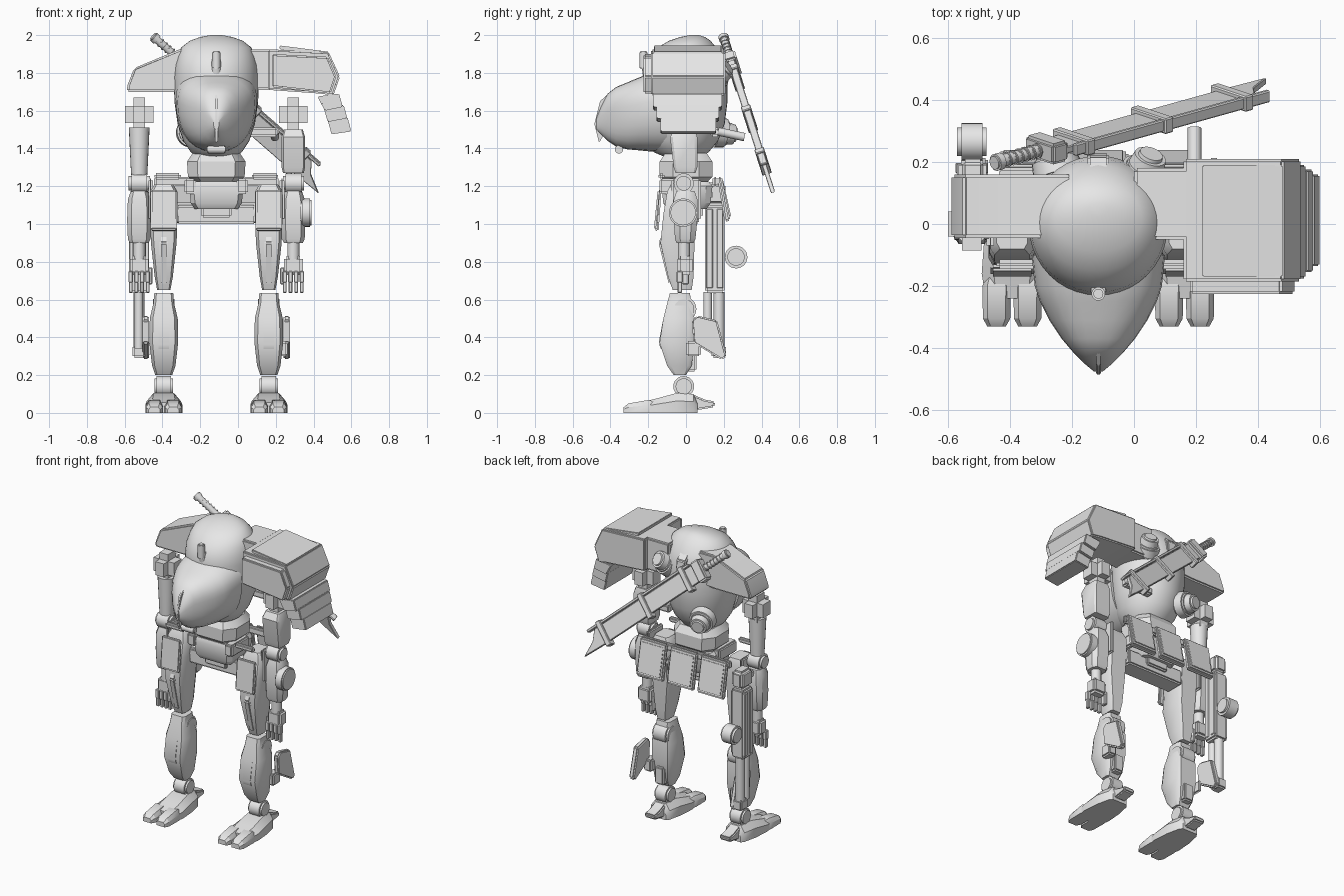
import bpy, bmesh, math
from mathutils import Vector, Matrix

grey = bpy.data.materials.new("armour_grey")
grey.diffuse_color = (0.8, 0.8, 0.8, 1)
C = -0.115          # centre line of the machine
LEG, ARM = 0.278, 0.408


def finish(name, bm, bevel=0.0, seg=2):
    bmesh.ops.recalc_face_normals(bm, faces=bm.faces)
    if bevel:
        edges = [e for e in bm.edges if len(e.link_faces) == 2 and e.calc_face_angle(0) > 0.5]
        bmesh.ops.bevel(bm, geom=edges, offset=bevel, segments=seg, affect='EDGES', clamp_overlap=True)
    me = bpy.data.meshes.new(name)
    bm.to_mesh(me)
    bm.free()
    me.materials.append(grey)
    ob = bpy.data.objects.new(name, me)
    bpy.context.collection.objects.link(ob)
    return ob


def loft(name, rings, bevel=0.0, seg=2):
    bm = bmesh.new()
    vs = [[bm.verts.new(p) for p in r] for r in rings]
    n = len(vs[0])
    for a, b in zip(vs, vs[1:]):
        for i in range(n):
            bm.faces.new((a[i], a[(i + 1) % n], b[(i + 1) % n], b[i]))
    bm.faces.new(vs[0])
    bm.faces.new(vs[-1])
    return finish(name, bm, bevel, seg)


def box(name, x0, x1, y0, y1, z0, z1, bevel=0.01, seg=2):
    return loft(name, [[(x0, y0, z), (x1, y0, z), (x1, y1, z), (x0, y1, z)] for z in (z0, z1)], bevel, seg)


def prism_x(name, pts, x0, x1, bevel=0.008):
    return loft(name, [[(x, y, z) for y, z in pts] for x in (x0, x1)], bevel)


def prism_y(name, pts, y0, y1, bevel=0.008):
    return loft(name, [[(x, y, z) for x, z in pts] for y in (y0, y1)], bevel)


def rod(name, p0, p1, r0, r1=None, n=20, bevel=0.0):
    p0, p1 = Vector(p0), Vector(p1)
    r1 = r0 if r1 is None else r1
    q = (p1 - p0).to_track_quat('Z', 'Y')
    ring = [Vector((math.cos(i * math.tau / n), math.sin(i * math.tau / n), 0)) for i in range(n)]
    return loft(name, [[p + q @ (v * r) for v in ring] for p, r in ((p0, r0), (p1, r1))], bevel)


def column(name, cx, rows, ch=0.25):
    """Chamfered rectangular sections: (z, half width, y front, y back)."""
    rings = []
    for z, h, a, b in rows:
        c, d = h * ch * 1.4, (b - a) * ch
        rings.append([(cx - h + c, a, z), (cx + h - c, a, z), (cx + h, a + d, z), (cx + h, b - d, z),
                      (cx + h - c, b, z), (cx - h + c, b, z), (cx - h, b - d, z), (cx - h, a + d, z)])
    return loft(name, rings)


# --- Egg-shaped torso ---
rings = []
for z, h, a, b in ((1.345, .09, -.09, .07), (1.38, .135, -.17, .12), (1.44, .175, -.21, .17),
                   (1.53, .205, -.225, .205), (1.65, .222, -.23, .22), (1.78, .224, -.23, .22),
                   (1.84, .218, -.22, .21), (1.89, .205, -.19, .19), (1.935, .185, -.15, .16),
                   (1.97, .14, -.09, .13), (1.99, .085, -.03, .1), (2.0, .03, .02, .07)):
    rings.append([(C + h * math.cos(t), (a + b) / 2 + (b - a) / 2 * math.sin(t), z)
                  for t in [i * math.tau / 40 for i in range(40)]])
loft("torso_shell", rings)

# --- Pointed front canopy, widest above its middle ---
rings = []
for y, h, z0, z1 in ((-.1, .215, 1.38, 1.82), (-.2, .205, 1.385, 1.795), (-.25, .188, 1.39, 1.775), (-.31, .158, 1.395, 1.75),
                     (-.37, .118, 1.41, 1.725), (-.415, .08, 1.44, 1.69), (-.45, .045, 1.475, 1.62),
                     (-.475, .015, 1.5, 1.56)):
    w = z0 + (z1 - z0) * .64
    r = []
    for i in range(28):
        t = i * math.tau / 28
        c, s = math.cos(t), math.sin(t)
        k = (z1 - w) if s > 0 else (w - z0)
        r.append((C + h * math.copysign(abs(c) ** .8, c), y, w + k * math.copysign(abs(s) ** .9, s)))
    rings.append(r)
loft("canopy", rings)
prism_x("canopy_ridge", [(-.40, 1.70), (-.455, 1.65), (-.485, 1.53), (-.46, 1.43), (-.42, 1.5)], C - .008, C + .008, .003)
rod("chin_sensor", (C - .05, -.355, 1.395), (C + .05, -.355, 1.395), .022, bevel=.006)
rod("antenna_base", (C, -.2, 1.80), (C, -.215, 1.86), .03, .024)
rod("antenna", (C, -.225, 1.82), (C, -.225, 1.915), .022, bevel=.006)
prism_x("crown_vent", [(.12, 1.96), (.22, 1.86), (.23, 1.78), (.1, 1.8)], C - .035, C + .035)

# --- Thrusters and rod on the back ---
for name, p, d in (("upper_thruster", (.02, .13, 1.77), (.3, .8, .5)), ("lower_thruster", (-.24, .15, 1.49), (-.25, .95, -.15))):
    p, d = Vector(p), Vector(d).normalized()
    rod(name + "_collar", p, p + d * .07, .085, .075, 24, .01)
    rod(name, p + d * .06, p + d * .12, .062, .05, 24, .012)
rod("scabbard_mount", (.195, .17, 1.49), (.195, .31, 1.46), .022)
box("scabbard_bracket", .0, .21, .13, .18, 1.46, 1.51)

# --- Waist and pelvis ---
column("waist_drum", C, [(1.22, .12, -.11, .11), (1.25, .15, -.14, .14), (1.33, .155, -.14, .14), (1.375, .125, -.11, .11)])
column("pelvis", C, [(1.08, .115, -.1, .11), (1.11, .135, -.12, .13), (1.2, .145, -.13, .14), (1.225, .13, -.12, .12)], .12)
box("pelvis_base", C - .08, C + .08, -.08, .09, 1.035, 1.09)
rod("hip_axle", (C - .27, 0, 1.06), (C + .27, 0, 1.06), .055)
box("hip_bracket", C - .21, C + .21, -.06, .07, 1.0, 1.1)
box("rear_belt", C - .33, C + .33, .14, .17, 1.2, 1.25)
for i in (-1, 0, 1):      # rear skirt plates
    x = C + i * .225
    prism_x("rear_skirt_plate", [(.165, 1.25), (.19, 1.25), (.235, 1.02), (.205, 1.01)], x - .098, x + .098)
    prism_x("rear_skirt_panel", [(.19, 1.23), (.197, 1.23), (.239, 1.04), (.23, 1.04)], x - .08, x + .08, .002)


def foot_and_leg(s):
    x = C + s * LEG
    column("thigh", x, [(.65, .035, -.07, .03), (.72, .048, -.095, .04), (.9, .068, -.135, .045),
                        (1.05, .073, -.12, .055), (1.17, .073, -.1, .055), (1.21, .05, -.08, .04)], .16)
    prism_x("thigh_front_ridge", [(-.12, .96), (-.145, .9), (-.09, .68), (-.06, .7)], x - .022, x + .022)
    prism_x("front_skirt_plate", [(-.13, 1.18), (-.15, 1.18), (-.17, .97), (-.145, .96)], x - .07, x + .07)
    box("belt_bar", x - .02 * s - .07, x - .02 * s + .07, -.145, -.115, 1.235, 1.27)
    box("belt_arm", x - s * .14 - .03, x - s * .14 + .03, -.14, .05, 1.16, 1.24)
    box("hip_side_plate", x + s * .07 - .012, x + s * .07 + .012, -.08, .08, 1.02, 1.24)
    rod("knee_joint", (x - .058, -.01, .55), (x + .058, -.01, .55), .065, n=24, bevel=.012)
    column("shin", x, [(.2, .045, -.065, .0), (.25, .062, -.1, .03), (.37, .076, -.14, .045), (.5, .074, -.12, .045),
                       (.58, .055, -.1, .03), (.635, .05, -.085, .02)], .16)
    prism_x("shin_front_plate", [(-.12, .5), (-.145, .37), (-.13, .33), (-.1, .35)], x - .036, x + .036)
    box("calf_block", x - .035, x + .035, .0, .055, .22, .34)
    box("fin_mount", x + s * .06 - .02, x + s * .06 + .04 * (s > 0) + .0, .0, .08, .3, .38)
    prism_x("calf_fin", [(.03, .49), (.06, .515), (.165, .49), (.215, .3), (.19, .28), (.04, .37)],
            x + s * .095 - .018, x + s * .095 + .018)
    rod("ankle_joint", (x - .05, -.012, .14), (x + .05, -.012, .14), .055, n=24, bevel=.012)
    loft("foot", [[(x - a, y, 0), (x + a, y, 0), (x + a, y, h * .6), (x + a * .6, y, h), (x - a * .6, y, h), (x - a, y, h * .6)]
                  for y, a, h in ((-.24, .085, .055), (-.16, .098, .075), (-.05, .09, .105), (.04, .07, .1), (.06, .055, .06))])
    for t in (-1, 1):
        loft("toe", [[(x + t * .05 - a, y, 0), (x + t * .05 + a, y, 0), (x + t * .05 + a, y, h * .6),
                      (x + t * .05 + a * .65, y, h), (x + t * .05 - a * .65, y, h), (x + t * .05 - a, y, h * .6)]
                     for y, a, h in ((-.33, .03, .03), (-.305, .044, .05), (-.2, .046, .068), (-.17, .035, .06))])
    prism_x("heel_spur", [(.03, .1), (.1, .07), (.155, .06), (.15, .03), (.06, .015), (.03, .03)], x - .04, x + .04)


def arm(s):
    x = C + s * ARM
    box("shoulder_joint", x - .076, x + .076, -.085, .085, 1.49, 1.67, .045, 4)
    if s < 0:
        rod("upper_arm", (x, -.01, 1.26), (x, -.01, 1.51), .043, .055)
    else:
        column("upper_arm", x, [(1.27, .055, -.055, .05), (1.3, .062, -.065, .06), (1.46, .062, -.085, .06), (1.5, .05, -.06, .05)], .1)
    rod("elbow_joint", (x - .056, -.012, 1.215), (x + .056, -.012, 1.215), .053, n=24, bevel=.014)
    column("forearm", x, [(.9, .05, -.05, .04), (.92, .06, -.058, .05), (1.02, .064, -.065, .06),
                          (1.13, .06, -.065, .06), (1.175, .045, -.05, .045)])
    rod("wrist", (x, -.01, .81), (x, -.01, .91), .032)
    box("palm", x - .05, x + .05, -.045, .035, .73, .83, .015)
    for i in range(4):
        fx = x - .045 + i * .03
        box("finger_base", fx - .012, fx + .012, -.05, -.018, .69, .75, .004, 1)
        box("finger_tip", fx - .010, fx + .010, -.045, -.02, .635, .695, .004, 1)
    box("thumb", x - s * .058 - .012, x - s * .058 + .012, -.02, .015, .68, .77, .005, 1)


for side in (-1, 1):
    foot_and_leg(side)
    arm(side)
rod("forearm_disc", (.33, -.015, 1.06), (.39, -.015, 1.06), .075, n=28, bevel=.008)

# --- Small shoulder pad ---
prism_y("small_shoulder_pad", [(-.59, 1.70), (-.585, 1.735), (-.55, 1.825), (-.31, 1.925), (-.2, 1.925), (-.2, 1.71), (-.33, 1.70)], -.045, .16, .01)

# --- Large shoulder armour with hanging plates ---
box("armour_arm", .0, .18, -.05, .18, 1.71, 1.925)
prism_y("large_shoulder_armour", [(.16, 1.71), (.16, 1.925), (.48, 1.91), (.54, 1.78), (.505, 1.68), (.44, 1.69)], -.185, .21, .008)
prism_y("armour_front_plate", [(.18, 1.725), (.18, 1.9), (.475, 1.885), (.52, 1.78), (.49, 1.69)], -.225, -.17)
prism_y("armour_top_plate", [(.22, 1.925), (.22, 1.945), (.48, 1.912), (.48, 1.895)], -.17, .19, .004)
for i, (p, y0, y1) in enumerate(((((.42, 1.675), (.535, 1.69), (.555, 1.62), (.46, 1.60)), -.175, .19),
                                 (((.455, 1.61), (.56, 1.63), (.578, 1.56), (.475, 1.54)), -.155, .175),
                                 (((.475, 1.55), (.58, 1.565), (.6, 1.49), (.495, 1.475)), -.135, .16))):
    prism_y("hanging_plate", p, y0, y1, .005)

# --- Long gun carried beside the leg ---
GX = -.52
box("gun_body", GX - .05, GX + .045, .1, .205, .635, 1.1, .012)
for y in (.125, .18):
    box("gun_rail", GX - .056, GX + .05, y - .017, y + .017, .66, 1.08, .004, 1)
box("gun_stock", GX - .045, GX + .045, .09, .21, 1.1, 1.22, .02, 3)
box("gun_hanger", GX - .02, GX + .06, .04, .15, 1.13, 1.18)
rod("gun_barrel", (GX - .005, .175, .3), (GX - .005, .175, .64), .029)
rod("gun_second_barrel", (GX - .005, .115, .34), (GX - .005, .115, .64), .023)
box("gun_muzzle", GX - .038, GX + .03, .135, .212, .29, .36)
rod("gun_drum", (GX - .05, .265, .825), (GX + .045, .265, .825), .06, n=28, bevel=.014)

# --- Sword across the back, built along its own axes ---
A, B = Vector((-.44, .2, 1.985)), Vector((.46, .45, 1.2))
ax = (B - A).normalized()
nor = Vector((0, .953, .305))
wid = ax.cross(nor).normalized()
nor = wid.cross(ax)
frame = Matrix((ax, wid, nor)).transposed().to_4x4()
frame.translation = A
L = (B - A).length
parts = [rod("sword_grip", (0, 0, 0), (.19, 0, 0), .02, n=14),
         rod("sword_pommel", (-.015, 0, 0), (.02, 0, 0), .028, n=14, bevel=.006),
         box("sword_guard", .18, .25, -.07, .07, -.035, .035),
         loft("sword_blade", [[(.24, -.055, z), (.24, .06, z), (L - .15, .06, z), (L - .1, .0, z), (L, -.05, z), (L - .15, -.055, z)]
                              for z in (-.012, .012)], .003, 1),
         box("scabbard_rail", .27, L - .1, .062, .08, -.02, .02, .004, 1)]
for i in range(6):
    parts.append(rod("grip_ring", (.035 + i * .026, 0, 0), (.048 + i * .026, 0, 0), .025, n=14, bevel=.004))
for t in (.33, .67, 1.02):
    parts.append(box("scabbard_band", t - .018, t + .018, -.08, .09, -.026, .026, .004, 1))
for ob in parts:
    ob.data.transform(frame)

# --- Smooth the rounded forms, keep hard edges ---
for ob in bpy.context.scene.objects:
    ob.select_set(True)
    bpy.context.view_layer.objects.active = ob
bpy.ops.object.shade_smooth_by_angle(angle=math.radians(32))
